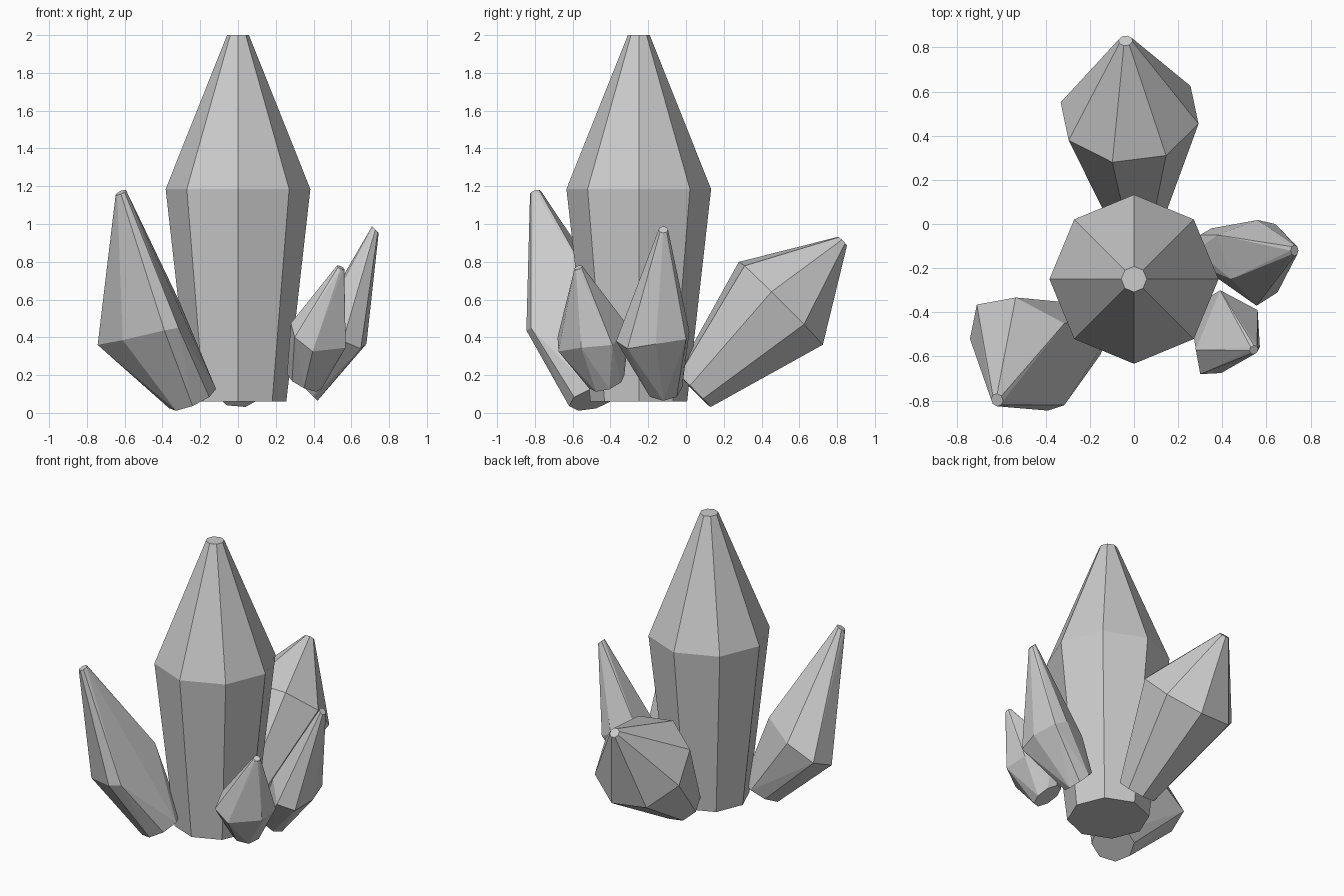
import bpy, bmesh, math
from mathutils import Vector

if "Cube" in bpy.data.objects:
    bpy.data.objects.remove(bpy.data.objects["Cube"])


def ring(center, normal, radius, ref=(1, 0, 0), sides=8):
    """Regular ring of points facing along normal, first corner towards ref."""
    c, n, r = Vector(center), Vector(normal).normalized(), Vector(ref)
    u = (r - n * r.dot(n)).normalized()
    v = n.cross(u)
    return [c + radius * (math.cos(a) * u + math.sin(a) * v)
            for a in (2 * math.pi * i / sides for i in range(sides))]


def crystal(name, *rings):
    """Faceted convex solid through the base, shoulder and tip rings."""
    bm = bmesh.new()
    for pts in rings:
        for p in pts:
            bm.verts.new(p)
    res = bmesh.ops.convex_hull(bm, input=bm.verts[:])
    inner = [g for g in res["geom_interior"] if isinstance(g, bmesh.types.BMVert)]
    if inner:
        bmesh.ops.delete(bm, geom=inner, context='VERTS')
    bmesh.ops.dissolve_limit(bm, angle_limit=math.radians(2),
                             verts=bm.verts[:], edges=bm.edges[:])
    bmesh.ops.recalc_face_normals(bm, faces=bm.faces[:])
    me = bpy.data.meshes.new(name)
    bm.to_mesh(me)
    bm.free()
    ob = bpy.data.objects.new(name, me)
    bpy.context.collection.objects.link(ob)
    return ob


# Tall upright crystal
up = (0, 0, 1)
crystal("main_crystal",
        ring((0, -.25, .06), up, .256),
        ring((0, -.25, 1.185), up, .383),
        ring((0, -.25, 2.0), up, .058))

# Back crystal, leaning 45 degrees
axis, ref = (-.03, .71, .71), (.281, .119, -.119)
crystal("back_crystal",
        ring((.008, .041, .12), axis, .13, ref),
        ring((-.02, .502, .58), axis, .322, ref),
        ring((-.038, .83, .91), axis, .033, ref))

# Front left crystal, skewed shoulder
axis = (-.45, -.3, 1)
crystal("left_crystal",
        ring((-.24, -.49, .075), axis, .135),
        [(-.743, -.52, .36), (-.712, -.365, .425), (-.536, -.333, .525),
         (-.315, -.45, .6), (-.315, -.82, .45), (-.39, -.845, .437),
         (-.61, -.72, .385)],
        ring((-.62, -.797, 1.167), axis, .03))

# Right crystal, skewed shoulder
axis = (.7, 0, .7)
crystal("right_crystal",
        ring((.35, -.12, .135), axis, .1),
        [(.56, .018, .43), (.64, 0, .39), (.68, -.16, .365), (.65, -.31, .34),
         (.555, -.37, .38), (.44, -.25, .48), (.38, -.05, .42)],
        ring((.727, -.12, .97), axis, .025))

# Small front right crystal, skewed shoulder
axis = (.4, -.3, .8)
crystal("small_crystal",
        ring((.35, -.42, .165), axis, .1),
        [(.28, -.57, .475), (.3, -.68, .4), (.395, -.675, .325),
         (.57, -.555, .345), (.56, -.39, .36), (.39, -.3, .45)],
        ring((.543, -.57, .77), axis, .022))
